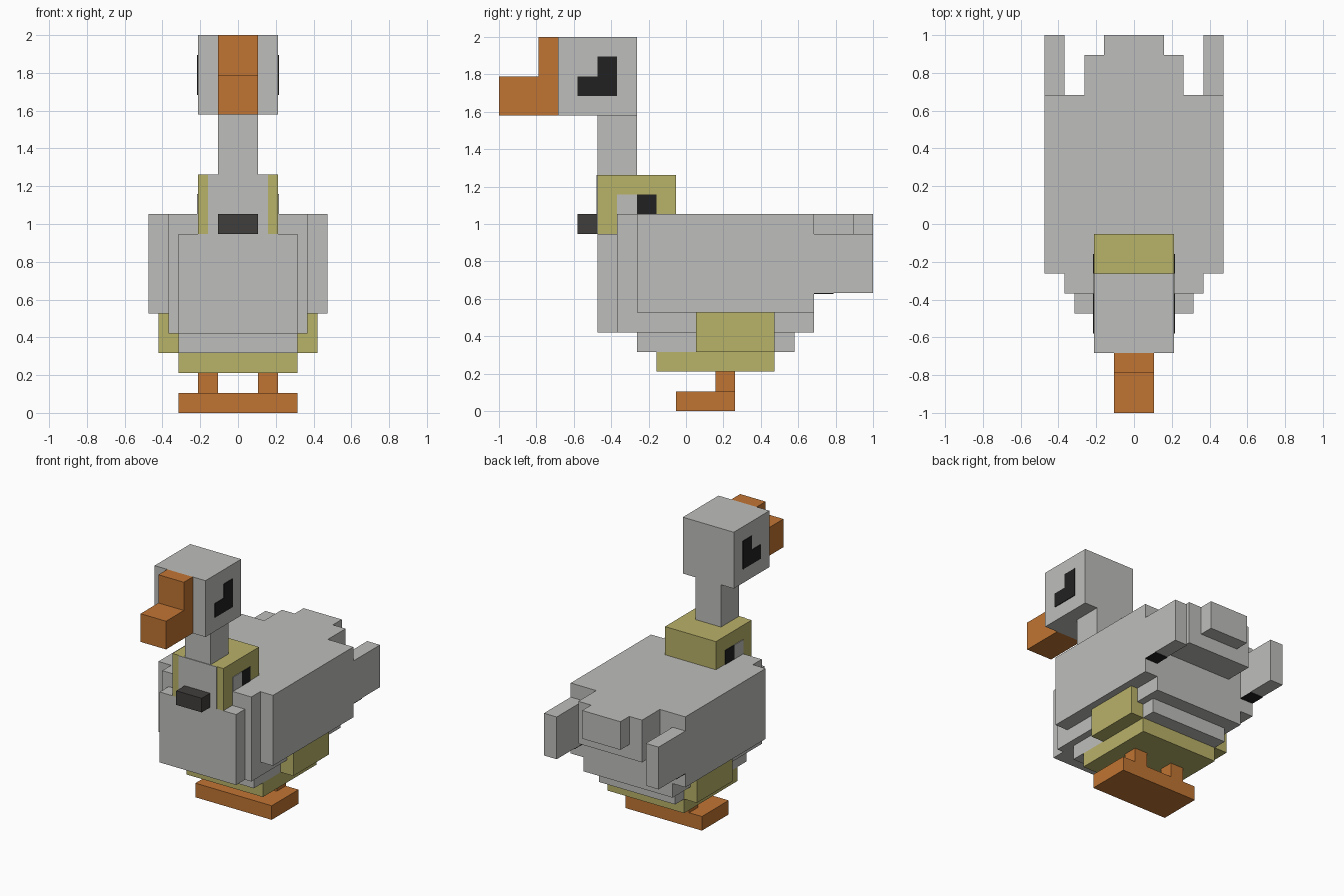
import bpy

default = bpy.data.objects.get("Cube")
if default:
    bpy.data.objects.remove(default, do_unlink=True)

U = 2 / 19  # one block
T = 0.05    # plate thickness in blocks


def material(name, srgb):
    lin = [((c / 255 + 0.055) / 1.055) ** 2.4 for c in srgb]
    m = bpy.data.materials.new(name)
    m.use_nodes = True
    m.diffuse_color = (*lin, 1)
    m.node_tree.nodes["Principled BSDF"].inputs["Base Color"].default_value = (*lin, 1)
    return m


grey = material("pale grey feathers", (190, 190, 188))
yellow = material("straw yellow", (185, 178, 105))
orange = material("orange", (193, 117, 51))
charcoal = material("charcoal", (64, 62, 60))
black = material("black", (33, 33, 33))


def box(name, x, y, z, mat):
    """Box from block ranges: x from the middle, y from the front, z from the ground."""
    bpy.ops.mesh.primitive_cube_add(size=1)
    ob = bpy.context.object
    ob.name = name
    mid = [(a + b) / 2 for a, b in (x, y, z)]
    ob.location = (mid[0] * U, mid[1] * U - 1, mid[2] * U)
    ob.scale = [(b - a) * U for a, b in (x, y, z)]
    bpy.ops.object.transform_apply(location=True, rotation=False, scale=True)
    ob.data.materials.append(mat)
    return ob


def block(name, half, y, z, mat):
    return box(name, (-half, half), y, z, mat)


def pair(name, x, y, z, mat):
    box("left_" + name, x, y, z, mat)
    box("right_" + name, (-x[1], -x[0]), y, z, mat)


# Head, bill and neck
block("head", 2, (3, 7), (15, 19), grey)
block("bill", 1, (0, 3), (15, 17), orange)
block("bill_bridge", 1, (2, 3), (17, 19), orange)
block("neck", 1, (5, 7), (12, 15), grey)

# Eyes: an upright bar with a short foot
pair("eye_bar", (2, 2 + T), (5, 6), (16, 18), black)
pair("eye_foot", (2, 2 + T), (4, 5), (16, 17), black)

# Collar with its pale panels, dark marks and front clasp
block("collar", 2, (5, 9), (9, 12), yellow)
block("collar_front_panel", 1.5, (5 - T, 5), (9, 12), grey)
pair("collar_side_panel", (2, 2 + T), (6, 7), (10, 11), grey)
pair("collar_mark", (2, 2 + T), (7, 8), (10, 11), black)
block("clasp", 1, (4, 5), (9, 10), charcoal)

# Stepped body
block("breast", 3, (5, 7), (4, 9), grey)
block("inner_body", 3.5, (6, 16), (4, 10), grey)
block("wing_body", 4.5, (7, 16), (5, 10), grey)
block("lower_body", 3, (7, 15), (3, 4), grey)
block("belly", 3, (8, 14), (2, 3), yellow)
pair("thigh", (2, 4), (10, 14), (3, 5), yellow)

# Tail and wing tips
block("tail_base", 2.5, (16, 18), (7, 10), grey)
block("tail_tip", 1.5, (18, 19), (8, 10), grey)
pair("wing_tip", (3.5, 4.5), (16, 19), (6, 9), grey)
pair("wing_tip_mark", (3.5, 4.5), (16, 17), (6 - T, 6), black)

# Legs and joined feet
pair("leg", (1, 2), (11, 12), (1, 2), orange)
block("feet", 3, (9, 12), (0, 1), orange)
